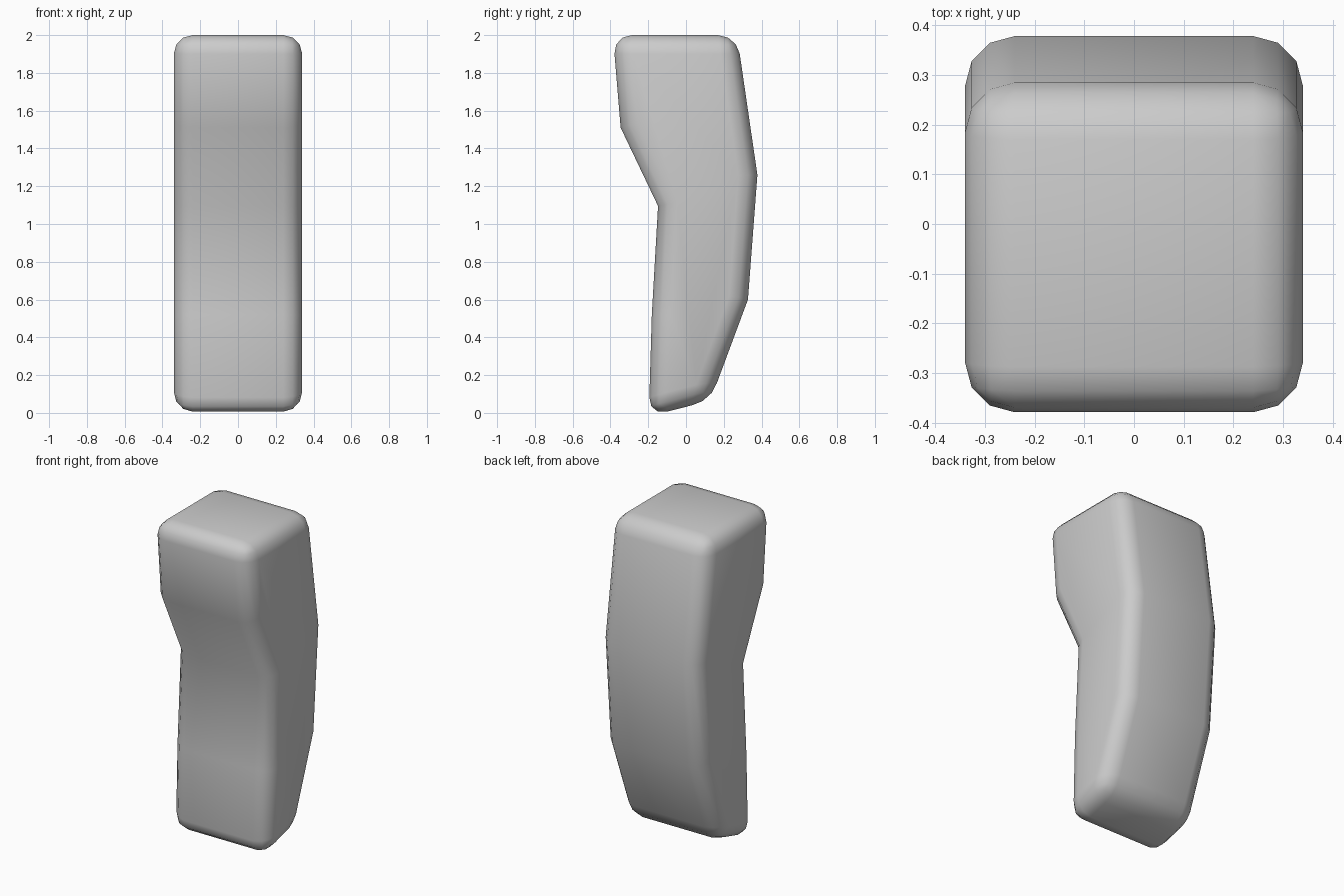
import bpy, bmesh
from math import radians

if "Cube" in bpy.data.objects:
    bpy.data.objects.remove(bpy.data.objects["Cube"])

HALF_WIDTH = 0.34

# Side outline (y, z), sharp corners before rounding
outline = [(-0.197, -0.018), (0.129, 0.065), (0.328, 0.60), (0.378, 1.26),
           (0.27, 2.0), (-0.387, 2.0), (-0.346, 1.51), (-0.148, 1.095),
           (-0.181, 0.52)]

# Bent block: side outline extruded across the width
bm = bmesh.new()
side = bm.faces.new([bm.verts.new((-HALF_WIDTH, y, z)) for y, z in outline])
ext = bmesh.ops.extrude_face_region(bm, geom=[side])
moved = [v for v in ext["geom"] if isinstance(v, bmesh.types.BMVert)]
bmesh.ops.translate(bm, verts=moved, vec=(2 * HALF_WIDTH, 0, 0))
bmesh.ops.recalc_face_normals(bm, faces=bm.faces[:])

# Round the side edges and the end corners, leaving the gentle bends alone
sharp = [e for e in bm.edges if e.calc_face_angle() > radians(40)]
bmesh.ops.bevel(bm, geom=sharp, offset=0.1, offset_type='OFFSET', segments=3,
                profile=0.5, affect='EDGES', clamp_overlap=True)
for f in bm.faces:
    f.smooth = True

mesh = bpy.data.meshes.new("bent_block")
bm.to_mesh(mesh)
bm.free()
block = bpy.data.objects.new("bent_block", mesh)
bpy.context.collection.objects.link(block)
